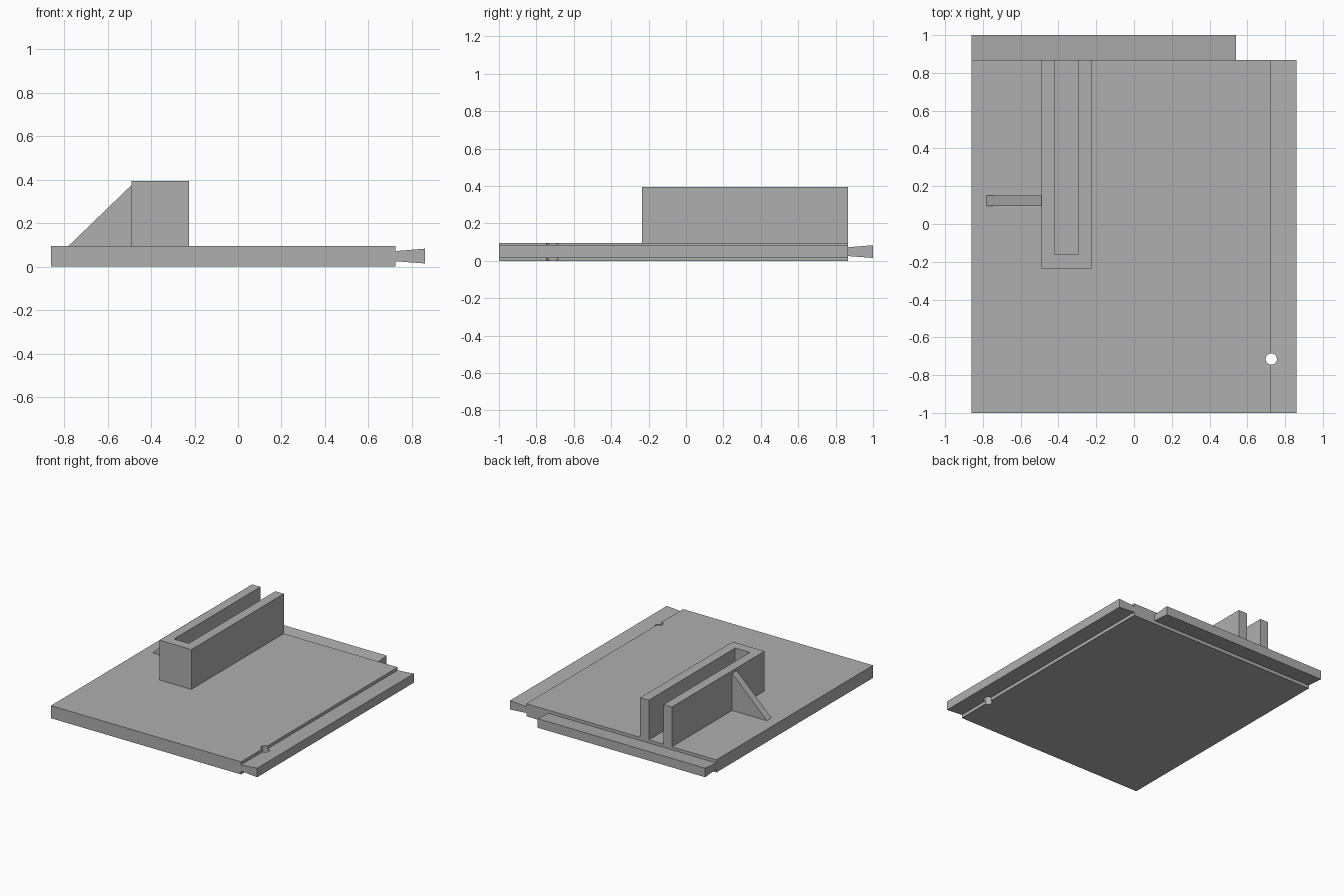
import bpy
import bmesh
from mathutils import Vector

cube = bpy.data.objects.get("Cube")
if cube:
    bpy.data.objects.remove(cube, do_unlink=True)

grey = bpy.data.materials.new("plain grey")
grey.use_nodes = True
colour = (0.43, 0.43, 0.43, 1)
grey.diffuse_color = colour
grey.node_tree.nodes["Principled BSDF"].inputs["Base Color"].default_value = colour


def prism(name, outline, sweep):
    """Sweep a flat outline of 3D points along a vector into a solid."""
    bm = bmesh.new()
    face = bm.faces.new([bm.verts.new(p) for p in outline])
    swept = bmesh.ops.extrude_face_region(bm, geom=[face])["geom"]
    moved = [v for v in swept if isinstance(v, bmesh.types.BMVert)]
    bmesh.ops.translate(bm, verts=moved, vec=Vector(sweep))
    bmesh.ops.recalc_face_normals(bm, faces=bm.faces)
    mesh = bpy.data.meshes.new(name)
    bm.to_mesh(mesh)
    bm.free()
    mesh.materials.append(grey)
    obj = bpy.data.objects.new(name, mesh)
    bpy.context.collection.objects.link(obj)
    return obj


LEFT, EDGE, TIP = -0.86, 0.725, 0.86
FRONT, BACK, END = -1.0, 0.867, 1.0
TOP, RIM = 0.095, 0.395

# Base plate
plate = prism("base_plate",
              [(LEFT, FRONT, 0), (EDGE, FRONT, 0), (EDGE, BACK, 0), (LEFT, BACK, 0)],
              (0, 0, TOP))

# Flared tongues on the side and back edges
narrow, wide = (0.025, 0.072), (0.015, 0.083)
side = prism("side_tongue",
             [(EDGE, FRONT, narrow[0]), (TIP, FRONT, wide[0]),
              (TIP, FRONT, wide[1]), (EDGE, FRONT, narrow[1])],
             (0, BACK - FRONT, 0))
prism("back_tongue",
      [(LEFT, BACK, narrow[0]), (LEFT, END, wide[0]),
       (LEFT, END, wide[1]), (LEFT, BACK, narrow[1])],
      (0.54 - LEFT, 0, 0))

# U-shaped holder, open at the back
x0, x1, s0, s1 = -0.49, -0.225, -0.42, -0.297
prism("slotted_holder",
      [(x0, -0.235, TOP), (x1, -0.235, TOP), (x1, BACK, TOP), (s1, BACK, TOP),
       (s1, -0.162, TOP), (s0, -0.162, TOP), (s0, BACK, TOP), (x0, BACK, TOP)],
      (0, 0, RIM - TOP))

# Triangular brace beside the holder
prism("brace",
      [(-0.78, 0.095, TOP), (x0, 0.095, TOP), (x0, 0.095, 0.375)],
      (0, 0.055, 0))

# Round hole through the joint of plate and side tongue
bpy.ops.mesh.primitive_cylinder_add(vertices=32, radius=0.03, depth=0.4,
                                    location=(0.727, -0.715, 0.05))
cutter = bpy.context.object
cutter.name = "hole_cutter"
cutter.data.materials.append(grey)
cutter.hide_render = True
cutter.display_type = 'WIRE'
for part in (plate, side):
    cut = part.modifiers.new("hole", 'BOOLEAN')
    cut.operation = 'DIFFERENCE'
    cut.solver = 'EXACT'
    cut.object = cutter
cutter.hide_set(True)
